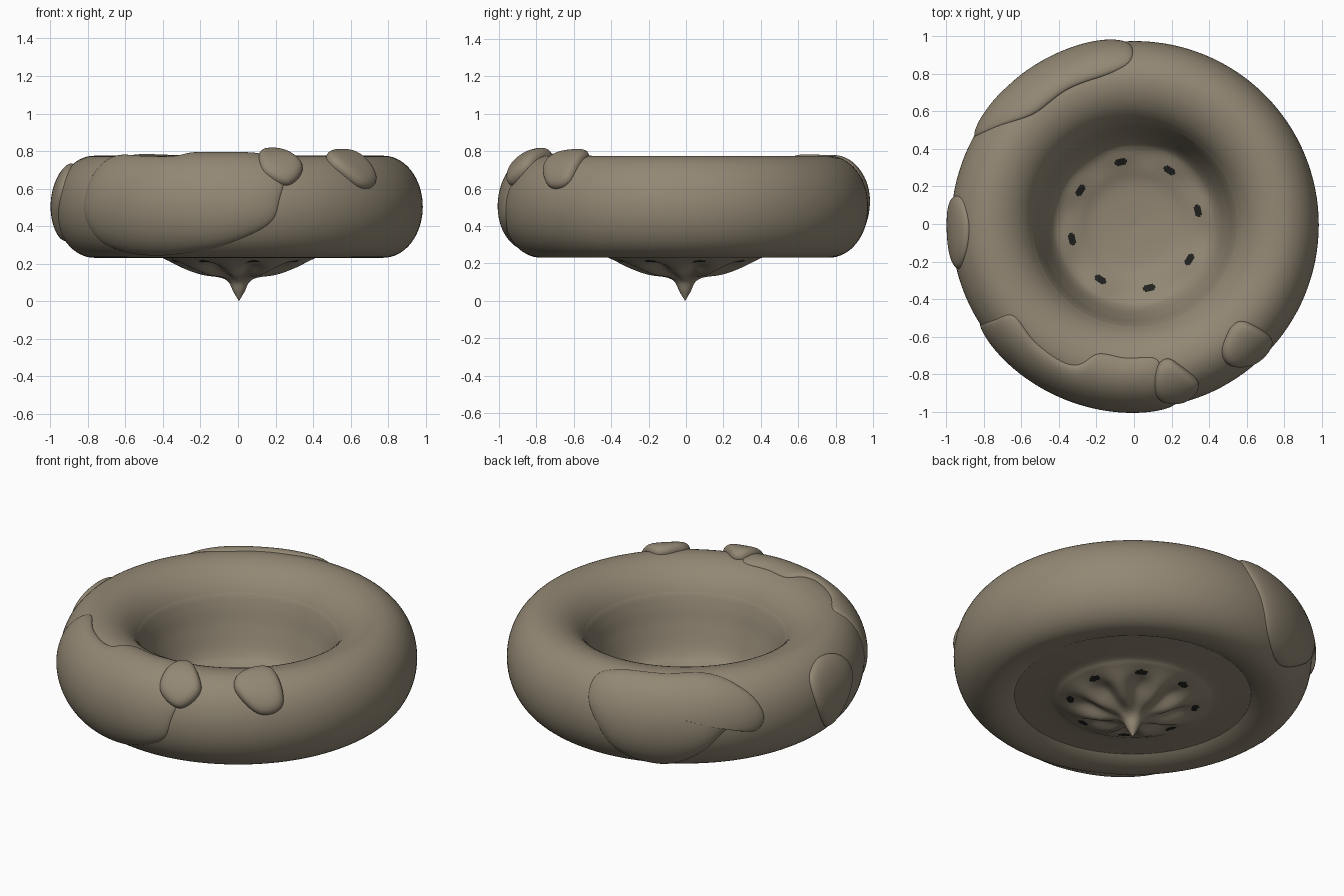
import bpy, bmesh, math
from math import sin, cos, pi, radians
from mathutils import Vector

cube = bpy.data.objects.get("Cube")
if cube:
    bpy.data.objects.remove(cube, do_unlink=True)


def material(name, colour):
    mat = bpy.data.materials.new(name)
    mat.use_nodes = True
    mat.diffuse_color = (*colour, 1)
    mat.node_tree.nodes["Principled BSDF"].inputs["Base Color"].default_value = (*colour, 1)
    return mat


CLAY = material("grey brown", (0.29, 0.245, 0.175))
DARK = material("hole black", (0.015, 0.015, 0.014))
CENTRE = Vector((0.005, -0.005, 0))
HOLE_ANGLE, HOLE_RADIUS, HOLES = radians(13), 0.345, 8


def smooth_path(points, steps, closed=False):
    """Sample a Catmull-Rom curve through 2D points."""
    pts = [Vector(p) for p in points]
    n = len(pts)
    pick = (lambda i: pts[i % n]) if closed else (lambda i: pts[min(max(i, 0), n - 1)])
    out = []
    for i in range(n if closed else n - 1):
        a, b, c, d = (pick(i + k) for k in (-1, 0, 1, 2))
        for s in range(steps):
            t = s / steps
            out.append(0.5 * (2 * b + (c - a) * t + (2 * a - 5 * b + 4 * c - d) * t**2
                              + (3 * b - a - 3 * c + d) * t**3))
    return out if closed else out + [pts[-1]]


def grid_object(name, rows, wrap_rows=False, rule=None):
    """Skin closed rows of points into a smooth object."""
    bm = bmesh.new()
    rings = [[bm.verts.new(p) for p in row] for row in rows]
    n = len(rings[0])
    for i in range(len(rings) if wrap_rows else len(rings) - 1):
        a, b = rings[i], rings[(i + 1) % len(rings)]
        for j in range(n):
            k = (j + 1) % n
            bm.faces.new((a[j], a[k], b[k], b[j]))
    if rule:
        for face in bm.faces:
            face.material_index = rule(face.calc_center_median())
    bmesh.ops.remove_doubles(bm, verts=bm.verts, dist=0.00005)
    bmesh.ops.recalc_face_normals(bm, faces=bm.faces)
    mesh = bpy.data.meshes.new(name)
    bm.to_mesh(mesh)
    bm.free()
    mesh.materials.append(CLAY)
    mesh.materials.append(DARK)
    mesh.shade_smooth()
    obj = bpy.data.objects.new(name, mesh)
    bpy.context.collection.objects.link(obj)
    return obj


def tyre_point(theta, phi, lift=0.0):
    """Point on the tyre: theta goes around it, phi around its section."""
    a, b = (0.21 if cos(phi) > 0 else 0.25), 0.272
    nr, nz = cos(phi) / a, sin(phi) / b
    size = math.hypot(nr, nz)
    r = 0.77 + a * cos(phi) + lift * nr / size
    z = 0.503 + b * sin(phi) + lift * nz / size
    return CENTRE + Vector((r * cos(theta), r * sin(theta), z))


# Tyre
grid_object("tyre", [[tyre_point(2 * pi * i / 128, 2 * pi * j / 64) for i in range(128)]
                     for j in range(64)], wrap_rows=True)


# Wheel: spiked, ribbed underside, edge hidden in the tyre, bowl on top
underside = [(0, 0), (0.03, 0.05), (0.055, 0.10), (0.10, 0.125), (0.20, 0.14),
             (0.30, 0.175), (0.40, 0.225), (0.47, 0.25), (0.68, 0.268)]
bowl = [(0.60, 0.66), (0.555, 0.64), (0.525, 0.57), (0.495, 0.46), (0.45, 0.33),
        (0.40, 0.27), (0.30, 0.235), (0.20, 0.205), (0, 0.19)]


def ribbed(profile, depth, peak, spread):
    rows = []
    for r, z in smooth_path(profile, 12):
        r = max(r, 0)
        bump = depth * math.exp(-((r - peak) / spread) ** 2) * min(1, r / 0.08)
        row = []
        for i in range(256):
            t = 2 * pi * i / 256
            wave = (1 + cos(HOLES * (t - HOLE_ANGLE))) / 2
            row.append(CENTRE + Vector((r * cos(t), r * sin(t), z + bump * wave)))
        rows.append(row)
    return rows


def hole_rule(p):
    q = p - CENTRE
    r = math.hypot(q.x, q.y)
    step = 2 * pi / HOLES
    off = (math.atan2(q.y, q.x) - HOLE_ANGLE + step / 2) % step - step / 2
    return int(((r - HOLE_RADIUS) / 0.02) ** 2 + (r * off / 0.036) ** 2 < 1)


grid_object("wheel", ribbed(underside, 0.045, 0.24, 0.1) + ribbed(bowl, 0.012, 0.38, 0.06),
            rule=hole_rule)


# Mud patches: outlines in degrees (around the tyre, around its section)
def patch(name, outline, height):
    edge = smooth_path(outline, 10, closed=True)
    mid = sum(edge, Vector((0, 0))) / len(edge)
    rows = []
    for k in range(25):
        s = sin(pi / 2 * k / 24)
        lift = height * math.sqrt(max(0, 1 - s**6)) - 0.004
        rows.append([tyre_point(*(radians(v) for v in mid.lerp(p, s)), lift) for p in edge])
    grid_object(name, rows)


patch("front_mud_patch",
      [(213, 15), (214, 50), (217, 80), (231, 76), (246, 77), (254, 103), (266, 104),
       (278, 103), (281, 85), (285, 42), (283, 10), (280, -18), (270, -40), (257, -59),
       (237, -72), (220, -52), (213, -14)], 0.027)
patch("back_mud_patch",
      [(91, 30), (92, 62), (101, 78), (116, 80), (133, 81), (146, 45), (151, 12),
       (148, -6), (139, 2), (130, -30), (117, -62), (103, -42), (95, 0)], 0.03)
patch("side_mud_patch",
      [(171, 15), (172, 42), (180, 57), (189, 48), (194, 20), (189, -15), (182, -42),
       (175, -20)], 0.028)
patch("small_mud_lump",
      [(277, 71), (280, 95), (286, 94), (292, 52), (286, 25), (278, 40)], 0.05)
patch("corner_mud_lump",
      [(305, 79), (313, 95), (319, 85), (320, 32), (312, 22), (304, 52)], 0.045)
